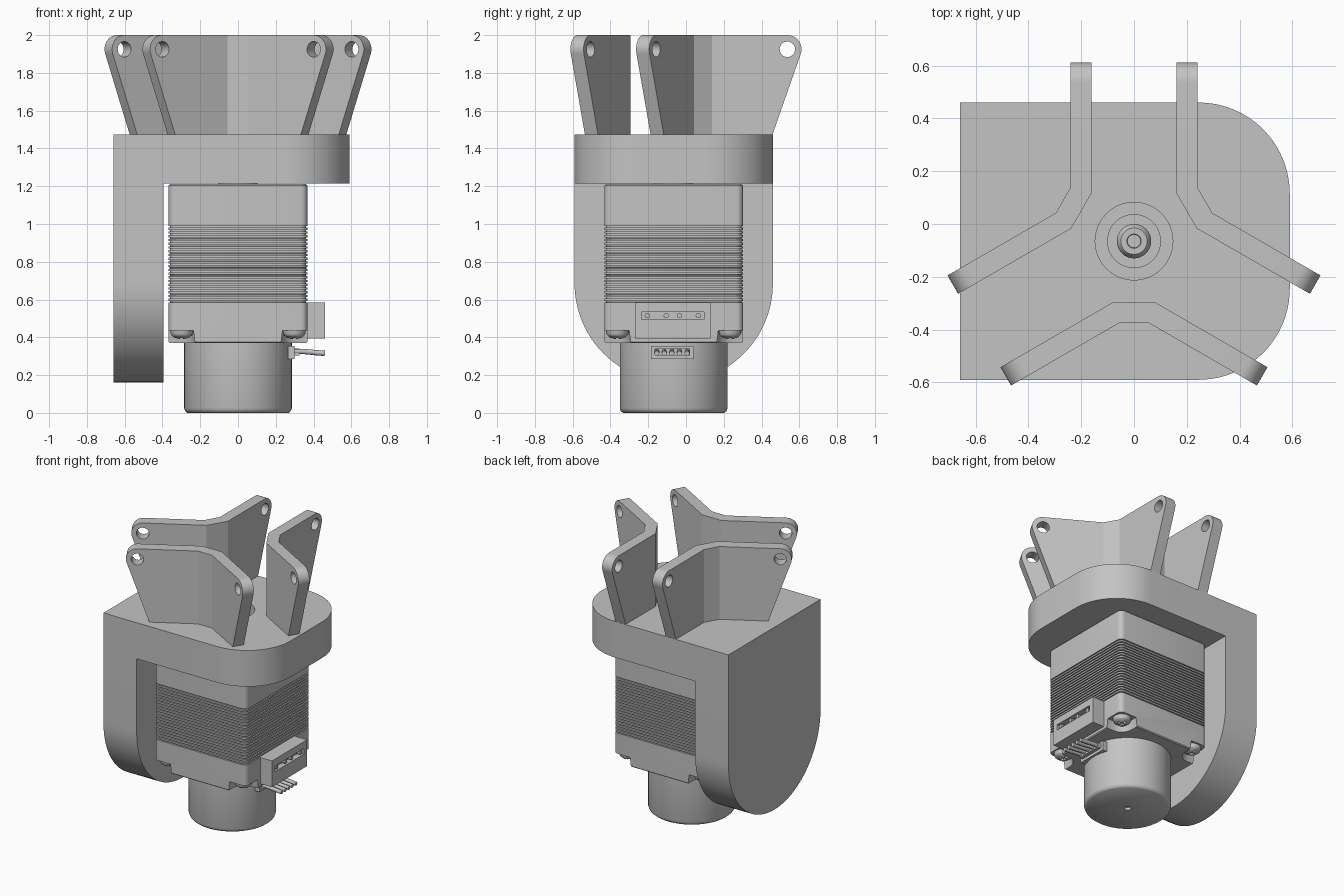
import bpy, bmesh
from math import sin, cos, radians, pi, tan
from mathutils import Vector, Matrix

cube = bpy.data.objects.get("Cube")
if cube:
    bpy.data.objects.remove(cube, do_unlink=True)

CY = -0.065                      # motor axis in y
AXIS = Vector((0, CY, 0))

grey = bpy.data.materials.new("light_grey")
grey.use_nodes = True
grey.diffuse_color = (0.55, 0.55, 0.55, 1)
grey.node_tree.nodes["Principled BSDF"].inputs["Base Color"].default_value = grey.diffuse_color


def finish(bm, name):
    bmesh.ops.recalc_face_normals(bm, faces=bm.faces)
    mesh = bpy.data.meshes.new(name)
    bm.to_mesh(mesh)
    bm.free()
    obj = bpy.data.objects.new(name, mesh)
    bpy.context.collection.objects.link(obj)
    mesh.materials.append(grey)
    return obj


def activate(obj):
    bpy.ops.object.select_all(action='DESELECT')
    obj.select_set(True)
    bpy.context.view_layer.objects.active = obj


def smooth(obj, angle=25):
    activate(obj)
    bpy.ops.object.shade_smooth_by_angle(angle=radians(angle))


def boolean(obj, other, operation='DIFFERENCE'):
    mod = obj.modifiers.new("bool", 'BOOLEAN')
    mod.operation, mod.object, mod.solver = operation, other, 'EXACT'
    activate(obj)
    bpy.ops.object.modifier_apply(modifier=mod.name)
    bpy.data.objects.remove(other, do_unlink=True)


def loft(name, rings):
    """Skin a list of equal-length point rings and cap both ends."""
    bm = bmesh.new()
    loops = [[bm.verts.new(p) for p in ring] for ring in rings]
    n = len(loops[0])
    for a, b in zip(loops, loops[1:]):
        for i in range(n):
            j = (i + 1) % n
            bm.faces.new((a[i], a[j], b[j], b[i]))
    bm.faces.new(loops[0])
    bm.faces.new(loops[-1])
    return finish(bm, name)


def arc(cx, cy, r, start, end, n):
    return [(cx + r * cos(radians(start + (end - start) * i / n)),
             cy + r * sin(radians(start + (end - start) * i / n))) for i in range(n + 1)]


def lathe(name, profile, x=0, y=CY, n=64):
    """Stack of circles given as (radius, z)."""
    return loft(name, [[(x + r * cos(2 * pi * i / n), y + r * sin(2 * pi * i / n), z)
                        for i in range(n)] for r, z in profile])


def rounded_square(half, r, z, x=0, y=CY):
    c = half - r
    pts = []
    for k, (sx, sy) in enumerate(((1, 1), (-1, 1), (-1, -1), (1, -1))):
        pts += arc(x + sx * c, y + sy * c, r, k * 90, k * 90 + 90, 5)
    return [(px, py, z) for px, py in pts]


def box(name, x, y, z):
    corners = ((x[0], y[0]), (x[1], y[0]), (x[1], y[1]), (x[0], y[1]))
    return loft(name, [[(a, b, h) for a, b in corners] for h in z])


# Mount: top plate with rounded corners, joined to a side arm with a round foot
TOP, UNDER = 1.475, 1.215
LEFT, RIGHT, Y0, Y1, R = -0.66, 0.59, -0.59, 0.46, 0.345
plate = [(LEFT, Y0)] + arc(RIGHT - R, Y0 + R, R, -90, 0, 20) \
    + arc(RIGHT - R, Y1 - R, R, 0, 90, 20) + [(LEFT, Y1)]
mount = loft("mount", [[(x, y, z) for x, y in plate] for z in (UNDER, TOP)])
half = (Y1 - Y0) / 2
foot = arc(CY, 0.16 + half, half, 180, 360, 48)
side = [(Y0, TOP)] + foot + [(Y1, TOP)]
boolean(mount, loft("arm", [[(x, y, z) for y, z in side] for x in (LEFT, -0.395)]), 'UNION')
boolean(mount, lathe("bore", [(0.147, 1.1), (0.147, 1.6)]))
smooth(mount)

# Motor body with a laminated middle
H, CORNER = 0.367, 0.035
LOW, HIGH, FINS = 0.585, 1.0, 21
steps = [(0.37, H - 0.006), (0.376, H), (LOW, H)]
pitch = (HIGH - LOW) / FINS
for i in range(FINS):
    z = LOW + i * pitch
    steps += [(z + 0.001, H - 0.008), (z + pitch * 0.4, H - 0.008),
              (z + pitch * 0.42, H), (z + pitch, H)]
steps += [(1.203, H), (1.213, H - 0.01)]
motor = loft("motor_body", [rounded_square(h, CORNER, z) for z, h in steps])

# Corner pockets and domed cross-head screws
for sx in (-1, 1):
    for sy in (-1, 1):
        px, py = sx * 0.34, CY + sy * 0.34
        boolean(motor, loft("pocket", [rounded_square(h, 0.085, z, px, py)
                                       for h, z in ((0.12, 0.3), (0.105, 0.437))]))
        x, y = sx * 0.298, CY + sy * 0.298
        screw = lathe("motor_screw", [(0.06, 0.445), (0.06, 0.425), (0.053, 0.41),
                                      (0.038, 0.398), (0.018, 0.392)], x, y, 24)
        for a, b in ((0.035, 0.008), (0.008, 0.035)):
            boolean(screw, box("slot", (x - a, x + a), (y - b, y + b), (0.35, 0.41)))
        smooth(screw)
smooth(motor)

# Pilot boss, shaft and rear encoder can
smooth(lathe("pilot_boss", [(0.102, 1.2), (0.102, 1.26)]))
smooth(lathe("shaft", [(0.065, 1.2), (0.065, 1.445), (0.05, 1.465), (0.027, 1.465),
                       (0.025, 1.45)]), 40)
can = lathe("encoder_can", [(0.285, 0.375), (0.285, 0.025), (0.28, 0.01),
                            (0.268, 0.0)])
boolean(can, lathe("centre_hole", [(0.022, -0.1), (0.022, 0.02)], n=24))
smooth(can, 40)

# Motor connector with a recessed slot and four pins
socket = box("motor_connector", (0.34, 0.46), (-0.27, 0.13), (0.395, 0.585))
boolean(socket, box("slot", (0.42, 0.5), (-0.235, 0.095), (0.495, 0.535)))
for y in (-0.205, -0.105, -0.035, 0.065):
    pin = lathe("connector_pin", [(0.014, 0.0), (0.014, 0.045)], 0, 0, 12)
    pin.matrix_world = Matrix.Translation((0.41, y, 0.515)) @ Matrix.Rotation(pi / 2, 4, 'Y')
    smooth(pin, 40)

# Encoder plug and its five leads
box("encoder_plug", (0.265, 0.3), (-0.185, 0.04), (0.285, 0.355))
box("encoder_plug_nose", (0.29, 0.325), (-0.165, 0.02), (0.305, 0.34))
for i in range(5):
    y = CY - 0.01 + (i - 2) * 0.04
    curve = bpy.data.curves.new("encoder_lead", 'CURVE')
    curve.dimensions, curve.bevel_depth = '3D', 0.014
    curve.bevel_resolution, curve.use_fill_caps = 2, True
    path = curve.splines.new('POLY')
    pts = [(0.3, 0.326), (0.35, 0.325), (0.41, 0.319), (0.46, 0.315)]
    path.points.add(len(pts) - 1)
    for p, (x, z) in zip(path.points, pts):
        p.co = (x, y, z, 1)
    curve.materials.append(grey)
    bpy.context.collection.objects.link(bpy.data.objects.new("encoder_lead", curve))

# Three bent clevis brackets around the axis
DIST, THICK, WIDE = 0.23, 0.08, 0.077
HOLE_U, HOLE_Z, LUG = 0.42, 1.925, 0.075
along = Vector((cos(pi / 6), -sin(pi / 6), 0))
outward = Vector((-sin(pi / 6), -cos(pi / 6), 0))
bend = Vector((WIDE, -DIST, 0))


def bracket(name, turn):
    bm = bmesh.new()
    sides = []
    for t in (0, THICK):
        w = WIDE - t * tan(pi / 12)
        pts = [Vector((0, -DIST - t, TOP)), Vector((w, -DIST - t, TOP))]
        lug = [(0.342, TOP)] + arc(HOLE_U, HOLE_Z, LUG, -19.3, 90, 12)
        pts += [bend + along * u + outward * t + Vector((0, 0, z)) for u, z in lug]
        pts += [Vector((w, -DIST - t, 2)), Vector((0, -DIST - t, 2))]
        v = [bm.verts.new(p) for p in pts]
        bm.faces.new((v[0], v[1], v[-2], v[-1]))
        bm.faces.new(v[1:-1])
        sides.append(v)
    a, b = sides
    for i in range(len(a) - 1):
        bm.faces.new((a[i], a[i + 1], b[i + 1], b[i]))
    obj = finish(bm, name)
    mirror = obj.modifiers.new("mirror", 'MIRROR')
    mirror.use_axis[0] = True
    activate(obj)
    bpy.ops.object.modifier_apply(modifier=mirror.name)
    # Pin holes through both lugs
    for s in (1, -1):
        hole = lathe("hole", [(0.041, -0.1), (0.041, 0.2)], 0, 0, 32)
        spot = bend + along * HOLE_U + Vector((0, 0, HOLE_Z))
        aim = Vector((outward.x * s, outward.y, 0))
        spot.x *= s
        hole.data.transform(Matrix.Translation(spot) @ aim.to_track_quat('Z', 'Y').to_matrix().to_4x4())
        boolean(obj, hole)
    obj.data.transform(Matrix.Translation(AXIS) @ Matrix.Rotation(radians(turn), 4, 'Z'))
    smooth(obj)


for name, turn in (("front_bracket", 0), ("left_bracket", 120), ("right_bracket", 240)):
    bracket(name, turn)
